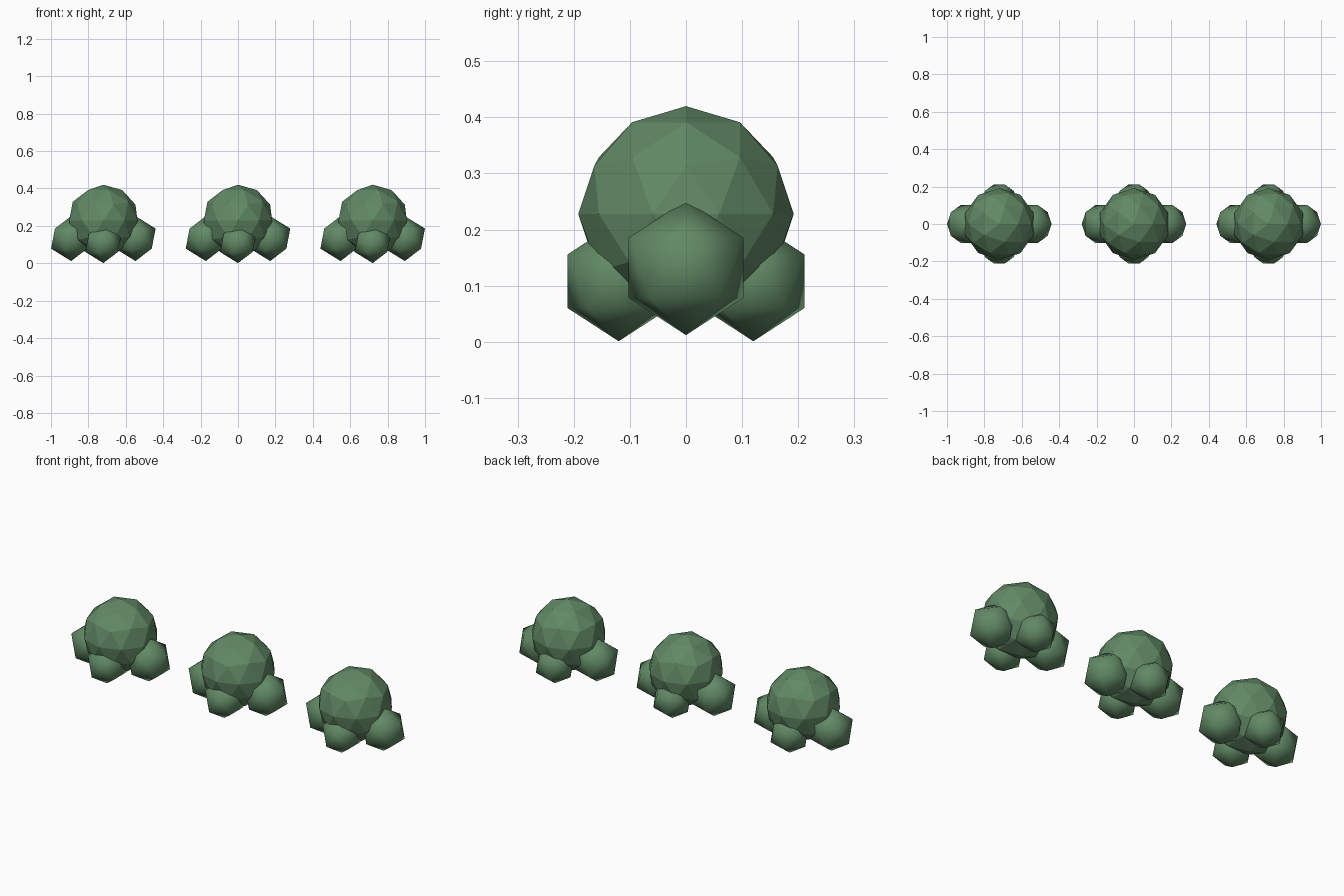
import bpy

if "Cube" in bpy.data.objects:
    bpy.data.objects.remove(bpy.data.objects["Cube"])

# Foliage colour
green = bpy.data.materials.new("foliage_green")
green.diffuse_color = (0.12, 0.25, 0.13, 1)
green.use_nodes = True
green.node_tree.nodes["Principled BSDF"].inputs["Base Color"].default_value = green.diffuse_color


def clump(name, x, y, z, radius, subdivisions, smooth):
    bpy.ops.mesh.primitive_ico_sphere_add(
        subdivisions=subdivisions, radius=radius, location=(x, y, z))
    ob = bpy.context.object
    ob.name = name
    ob.data.materials.append(green)
    if smooth:
        bpy.ops.object.shade_smooth()
    else:
        bpy.ops.object.shade_flat()
    return ob


# Three identical bushes in a row
for label, cx in (("left", -0.72), ("middle", 0.0), ("right", 0.72)):
    # Faceted main crown
    clump(f"{label}_bush_crown", cx, 0, 0.228, 0.192, 2, False)
    # Smooth low clumps around the base
    for s, side, end in ((-1, "left", "front"), (1, "right", "back")):
        clump(f"{label}_bush_{side}_clump", cx + s * 0.172, 0, 0.132, 0.12, 1, True)
        clump(f"{label}_bush_{end}_clump", cx, s * 0.12, 0.108, 0.107, 1, True)
